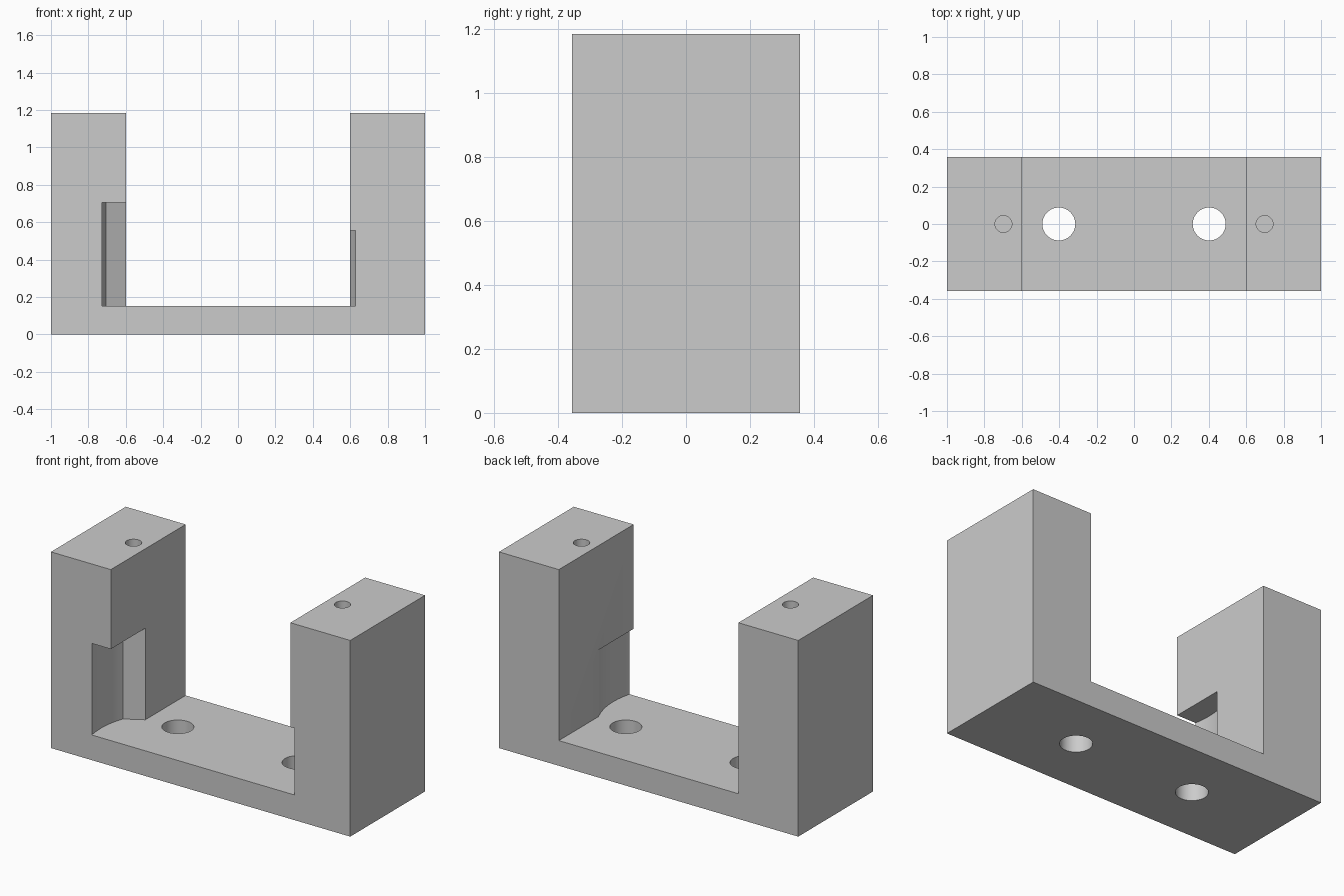
import bpy, bmesh, math
from mathutils import Vector

if "Cube" in bpy.data.objects:
    bpy.data.objects.remove(bpy.data.objects["Cube"])

HALF_D, FLOOR, TOP, INNER = 0.357, 0.152, 1.185, 0.6

grey = bpy.data.materials.new("light grey")
grey.use_nodes = True
grey.diffuse_color = (0.6, 0.6, 0.6, 1)
grey.node_tree.nodes["Principled BSDF"].inputs["Base Color"].default_value = (0.6, 0.6, 0.6, 1)


def prism(name, outline, offset):
    """Extrude a closed outline along an offset."""
    bm = bmesh.new()
    face = bm.faces.new([bm.verts.new(p) for p in outline])
    moved = bmesh.ops.extrude_face_region(bm, geom=[face])["geom"]
    bmesh.ops.translate(bm, verts=[g for g in moved if isinstance(g, bmesh.types.BMVert)], vec=offset)
    bmesh.ops.recalc_face_normals(bm, faces=bm.faces)
    mesh = bpy.data.meshes.new(name)
    bm.to_mesh(mesh)
    bm.free()
    mesh.materials.append(grey)
    obj = bpy.data.objects.new(name, mesh)
    bpy.context.collection.objects.link(obj)
    return obj


def arc(a, b, bulge, steps=16):
    """Points from a to b on a shallow arc, bulging right of travel."""
    a, b = Vector(a), Vector(b)
    side = Vector((b.y - a.y, a.x - b.x)).normalized()
    ts = [i / steps for i in range(steps + 1)]
    return [a.lerp(b, t) + side * bulge * 4 * t * (1 - t) for t in ts]


def cut(target, cutter):
    cutter.hide_render = True
    mod = target.modifiers.new(cutter.name, "BOOLEAN")
    mod.operation, mod.solver, mod.object = "DIFFERENCE", "EXACT", cutter
    bpy.context.view_layer.objects.active = target
    bpy.ops.object.modifier_apply(modifier=mod.name)
    bpy.data.objects.remove(cutter)


def hole(name, x, radius, bottom, top):
    ring = [(x + radius * math.cos(math.tau * i / 48), radius * math.sin(math.tau * i / 48), bottom)
            for i in range(48)]
    return prism(name, ring, (0, 0, top - bottom))


def pocket(name, wall, sign, height):
    """Pocket open to the front and to the gap between the posts."""
    front, gap = -HALF_D - 0.1, sign * 0.5
    path = [(gap, front), (gap, wall[0][1])] + [tuple(p) for p in wall] + [(wall[-1][0], front)]
    return prism(name, [(x, y, FLOOR) for x, y in path], (0, 0, height - FLOOR))


# U-shaped body: base and two posts
half = [(1, 0), (1, TOP), (INNER, TOP), (INNER, FLOOR)]
profile = half + [(-x, z) for x, z in reversed(half)]
body = prism("bracket_body", [(x, -HALF_D, z) for x, z in profile], (0, 2 * HALF_D, 0))

# Curved clearance pockets inside the posts
right_wall = [(-INNER, -0.028)] + arc((-0.707, -0.09), (-0.727, -HALF_D), -0.018)[0:]
right_wall = [Vector(p) for p in right_wall]
if right_wall[8].x > -0.717:  # keep the arc bulging into the post
    right_wall[1:] = arc((-0.707, -0.09), (-0.727, -HALF_D), 0.018)
cut(body, pocket("tall_pocket", right_wall, -1, 0.705))
left_wall = arc((INNER, -0.022), (0.627, -HALF_D), -0.03)
cut(body, pocket("short_pocket", left_wall, 1, 0.555))

# Through holes in the base and blind screw holes in the post tops
for side in (-1, 1):
    cut(body, hole("mounting_hole", side * 0.402, 0.088, -0.1, FLOOR + 0.1))
    cut(body, hole("screw_hole", side * 0.698, 0.045, TOP - 0.4, TOP + 0.1))

bpy.ops.object.select_all(action="DESELECT")
body.select_set(True)
bpy.context.view_layer.objects.active = body
bpy.ops.object.shade_smooth_by_angle(angle=math.radians(25))
